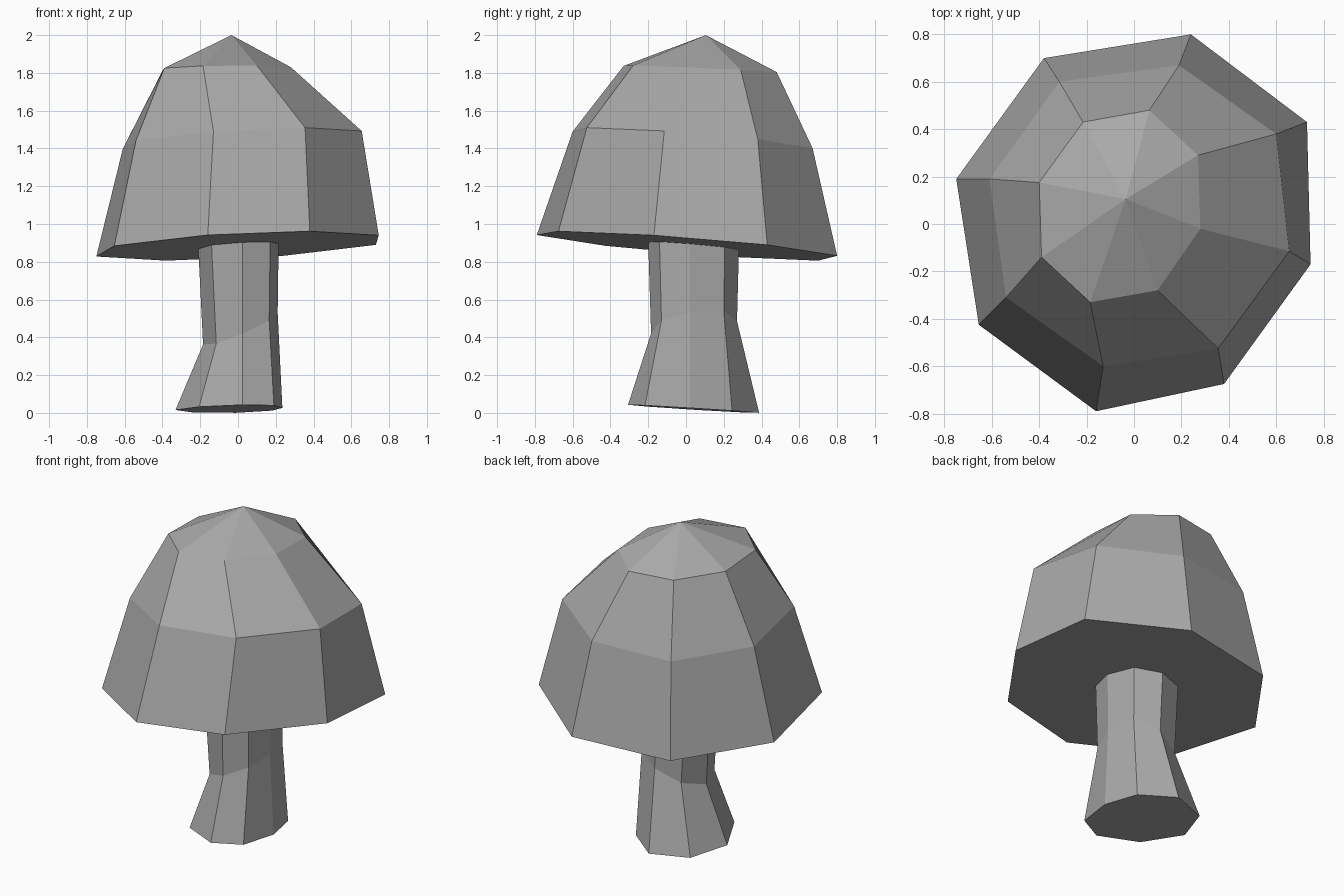
import bpy
import bmesh

# Remove the default cube only
cube = bpy.data.objects.get("Cube")
if cube:
    bpy.data.objects.remove(cube, do_unlink=True)

# One flat grey for the whole model
grey = bpy.data.materials.new("plain_grey")
grey.use_nodes = True
colour = (0.4, 0.4, 0.4, 1.0)
grey.diffuse_color = colour
grey.node_tree.nodes["Principled BSDF"].inputs["Base Color"].default_value = colour


def loft(name, rings, apex=None):
    """Skin tilted cross-sections, bottom to top, and close both ends.

    Each ring is (outline, height at the origin, slope along x, slope along y).
    """
    bm = bmesh.new()
    loops = [
        [bm.verts.new((x, y, height + slope_x * x + slope_y * y)) for x, y in outline]
        for outline, height, slope_x, slope_y in rings
    ]
    bm.faces.new(reversed(loops[0]))
    for lower, upper in zip(loops, loops[1:]):
        for i in range(len(lower)):
            j = (i + 1) % len(lower)
            bm.faces.new((lower[i], lower[j], upper[j], upper[i]))
    top = loops[-1]
    if apex:
        tip = bm.verts.new(apex)
        for i in range(len(top)):
            bm.faces.new((top[i], top[(i + 1) % len(top)], tip))
    else:
        bm.faces.new(top)
    bmesh.ops.recalc_face_normals(bm, faces=bm.faces)

    mesh = bpy.data.meshes.new(name)
    bm.to_mesh(mesh)
    bm.free()
    mesh.materials.append(grey)
    obj = bpy.data.objects.new(name, mesh)
    bpy.context.collection.objects.link(obj)
    return obj


# Cap: hand-shaped eight-sided rings rising to an off-centre tip
cap_rim = [(.73, .43), (.24, .8), (-.38, .7), (-.75, .19),
           (-.655, -.425), (-.16, -.79), (.38, -.675), (.745, -.17)]
cap_shoulder = [(.6, .38), (.19, .67), (-.315, .6), (-.61, .19),
                (-.54, -.31), (-.13, -.6), (.355, -.525), (.655, -.115)]
cap_crown = [(.27, .29), (.065, .48), (-.215, .43), (-.4, .175),
             (-.39, -.14), (-.185, -.33), (.1, -.28), (.28, -.02)]

rim_plane = (.885, .055, -.083)
loft("mushroom_cap",
     [(cap_rim, *rim_plane),
      (cap_shoulder, 1.447, .055, -.083),
      (cap_crown, 1.825, .015, -.045)],
     apex=(-.035, .105, 2))

# Stem: flared foot, slanted waist, and a top that meets the cap underside
stem_foot = [(.18, .244), (-.01, .387), (-.24, .3), (-.331, .06),
             (-.206, -.19), (.024, -.307), (.19, -.217), (.235, .02)]
stem_waist = [(.17, .2), (.03, .27), (-.12, .22), (-.185, .06),
              (-.115, -.12), (.025, -.185), (.165, -.13), (.21, .02)]
stem_top = [(.17, .205), (.02, .28), (-.145, .22), (-.21, .06),
            (-.14, -.135), (.025, -.2), (.17, -.14), (.215, .02)]

loft("mushroom_stem",
     [(stem_foot, .024, .015, -.06),
      (stem_waist, .435, .44, .14),
      (stem_top, *rim_plane)])
